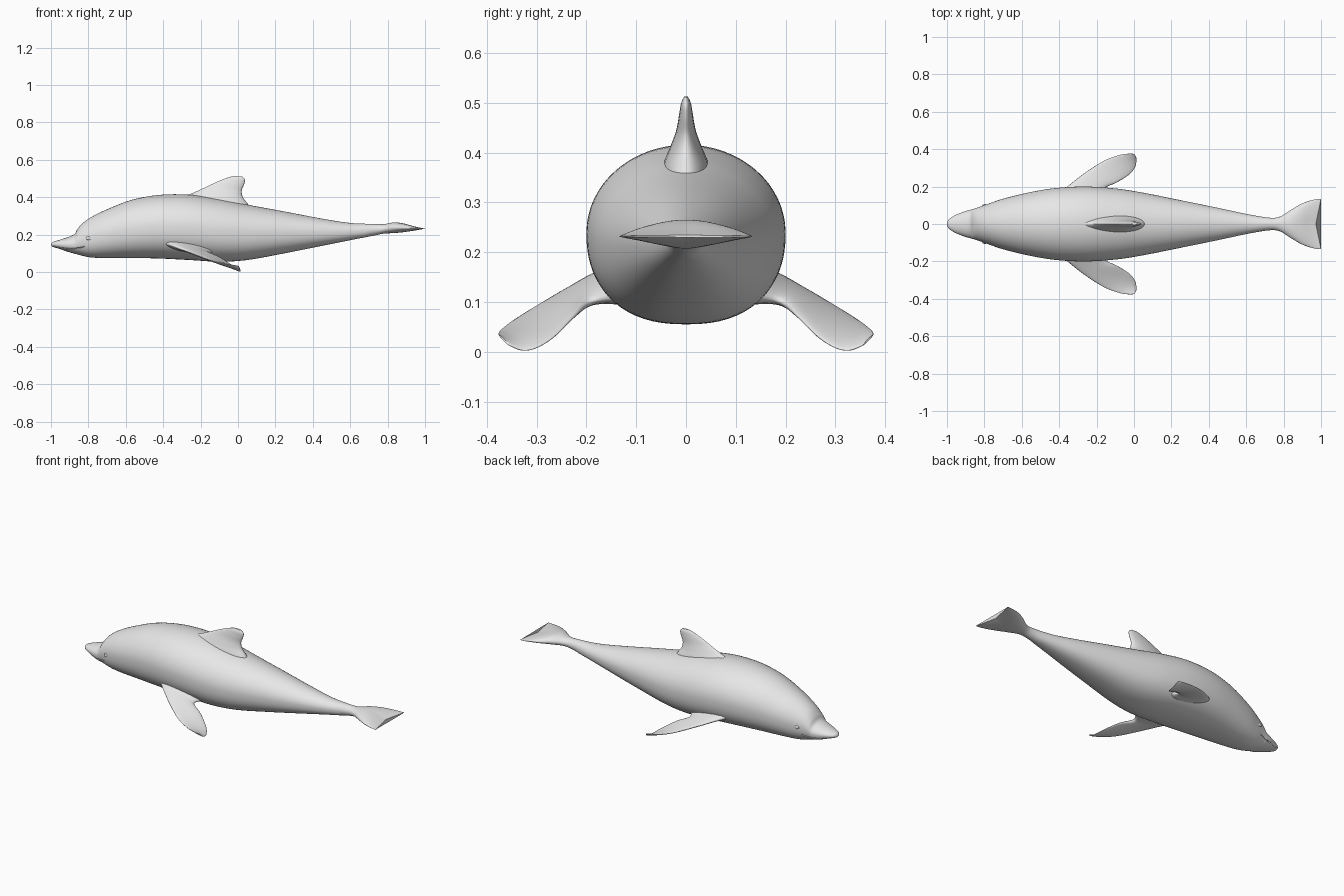
import bpy, bmesh, math
from mathutils import Vector

cube = bpy.data.objects.get("Cube")
if cube:
    bpy.data.objects.remove(cube, do_unlink=True)

grey = bpy.data.materials.new("pale grey skin")
grey.use_nodes = True
grey.diffuse_color = (0.8, 0.8, 0.8, 1)
grey.node_tree.nodes["Principled BSDF"].inputs["Base Color"].default_value = (0.8, 0.8, 0.8, 1)


def smooth_rows(rows, steps):
    """Catmull-Rom interpolation through rows of numbers."""
    out = []
    for i in range(len(rows) - 1):
        a, b, c, d = (rows[min(max(j, 0), len(rows) - 1)] for j in range(i - 1, i + 3))
        for s in range(steps):
            t = s / steps
            out.append([q + t / 2 * (r - p + t * (2 * p - 5 * q + 4 * r - e + t * (3 * (q - r) + e - p)))
                        for p, q, r, e in zip(a, b, c, d)])
    out.append(list(rows[-1]))
    return out


def loft(name, rings, angle=50):
    """Skin a series of closed rings and cap both ends."""
    bm = bmesh.new()
    loops = [[bm.verts.new(p) for p in ring] for ring in rings]
    n = len(loops[0])
    for a, b in zip(loops, loops[1:]):
        for i in range(n):
            j = (i + 1) % n
            bm.faces.new((a[i], a[j], b[j], b[i]))
    bm.faces.new(loops[0])
    bm.faces.new(loops[-1])
    bmesh.ops.recalc_face_normals(bm, faces=bm.faces)
    mesh = bpy.data.meshes.new(name)
    bm.to_mesh(mesh)
    bm.free()
    return finish(bpy.data.objects.new(name, mesh), angle)


def finish(obj, angle=50):
    if obj.name not in bpy.context.collection.objects:
        bpy.context.collection.objects.link(obj)
    obj.data.materials.clear()
    obj.data.materials.append(grey)
    bpy.ops.object.select_all(action='DESELECT')
    obj.select_set(True)
    bpy.context.view_layer.objects.active = obj
    bpy.ops.object.shade_smooth_by_angle(angle=math.radians(angle))
    return obj


def power(v, p):
    return math.copysign(abs(v) ** p, v)


# Body and tail flukes: x, top z, bottom z, half width
stations = smooth_rows([
    (-1, .15, .142, .006), (-.99, .16, .134, .025), (-.96, .17, .125, .045),
    (-.91, .186, .108, .066), (-.875, .202, .098, .076), (-.858, .23, .094, .081),
    (-.83, .262, .086, .09), (-.78, .296, .077, .108), (-.7, .335, .075, .135),
    (-.57, .385, .075, .167), (-.42, .412, .072, .192), (-.26, .413, .064, .2),
    (-.1, .39, .055, .19), (.05, .36, .064, .167), (.25, .323, .1, .127),
    (.45, .285, .14, .086), (.6, .262, .17, .054), (.72, .257, .193, .034),
    (.78, .256, .205, .039), (.84, .265, .208, .076), (.9, .259, .213, .11),
    (.96, .244, .221, .13), (1, .234, .229, .135)], 6)


def body_ring(x, top, bottom, width, n=64):
    mid, half = (top + bottom) / 2, (top - bottom) / 2
    notch = .028 * max(0, (x - .8) / .2)
    ring = []
    for i in range(n):
        a = math.tau * i / n
        c, s = math.cos(a), math.sin(a)
        p = 1 if s > 0 or x > .7 else .85
        y = width * power(c, p)
        ring.append((x - notch * (1 - abs(c)), y, mid + half * power(s, p)))
    return ring


body = loft("body", [body_ring(*s) for s in stations])


def skin_y(x, z):
    """Half width of the body at a given length and height."""
    _, top, bottom, width = min(stations, key=lambda s: abs(s[0] - x))
    t = (z - (top + bottom) / 2) / ((top - bottom) / 2)
    p = 2 if t > 0 else 2 / .85
    return width * max(0, 1 - abs(t) ** p) ** (1 / p)


def fin(name, rows, mirror=1, peak=1.0, n=28):
    """Loft a fin from leading point, trailing point and half thickness."""
    rows = smooth_rows(rows, 6)
    mids = [(Vector(r[:3]) + Vector(r[3:6])) / 2 for r in rows]
    rings = []
    for k, r in enumerate(rows):
        lead, trail = Vector(r[:3]), Vector(r[3:6])
        span = mids[min(k + 1, len(mids) - 1)] - mids[max(k - 1, 0)]
        normal = (trail - lead).cross(span).normalized()
        ring = []
        for i in range(n):
            a = math.tau * i / n
            f = ((1 - math.cos(a)) / 2) ** peak
            p = lead.lerp(trail, f) + normal * r[6] * math.sin(a)
            ring.append((p.x, p.y * mirror, p.z))
        rings.append(ring)
    return loft(name, rings, 70)


# Dorsal fin, flared where it meets the back
fin("dorsal_fin", [
    (-.34, 0, .34, .07, 0, .34, .05), (-.3, 0, .395, .052, 0, .365, .045),
    (-.235, 0, .425, .026, 0, .4, .032), (-.17, 0, .455, .02, 0, .435, .02),
    (-.11, 0, .483, .033, 0, .47, .014), (-.06, 0, .503, .037, 0, .495, .01),
    (-.025, 0, .513, .022, 0, .511, .004)], peak=.75)

# Flippers and eyes on both sides
for side, mirror in (("left", 1), ("right", -1)):
    fin(side + "_flipper", [
        (-.41, .15, .16, -.13, .14, .11, .032), (-.36, .197, .145, -.155, .19, .1, .02),
        (-.26, .275, .105, -.09, .223, .072, .013), (-.16, .338, .068, -.025, .265, .03, .01),
        (-.08, .368, .047, .004, .3, .008, .007), (-.03, .376, .038, .012, .328, .003, .005),
        (.002, .375, .033, .012, .355, .013, .002)], mirror)

    x, z = -.797, .18
    bpy.ops.mesh.primitive_uv_sphere_add(segments=20, ring_count=12, radius=.012,
                                         location=(x, mirror * (skin_y(x, z) - .001), z))
    eye = bpy.context.object
    eye.name = side + "_eye"
    eye.scale = (1.3, .5, .8)
    finish(eye)

# Thin groove cut around the snout for the mouth
path = []
for i in range(25):
    x = -.985 + .165 * i / 24
    z = .139 - .012 * math.sin(math.pi * i / 24) - .004 * i / 24
    path.append((x, skin_y(x, z), z))
path = [(x, -y, z) for x, y, z in reversed(path)] + path
groove = loft("mouth_cutter", [[(x + dx, y * k, z + dz) for dx, k, dz in
              ((0, 1.04, .003), (0, 1.04, -.003), (.003, .9, 0))] for x, y, z in path])
groove.hide_render = True
cut = body.modifiers.new("mouth", 'BOOLEAN')
cut.operation = 'DIFFERENCE'
cut.object = groove
bpy.context.view_layer.objects.active = body
bpy.ops.object.modifier_apply(modifier=cut.name)
bpy.data.objects.remove(groove, do_unlink=True)
